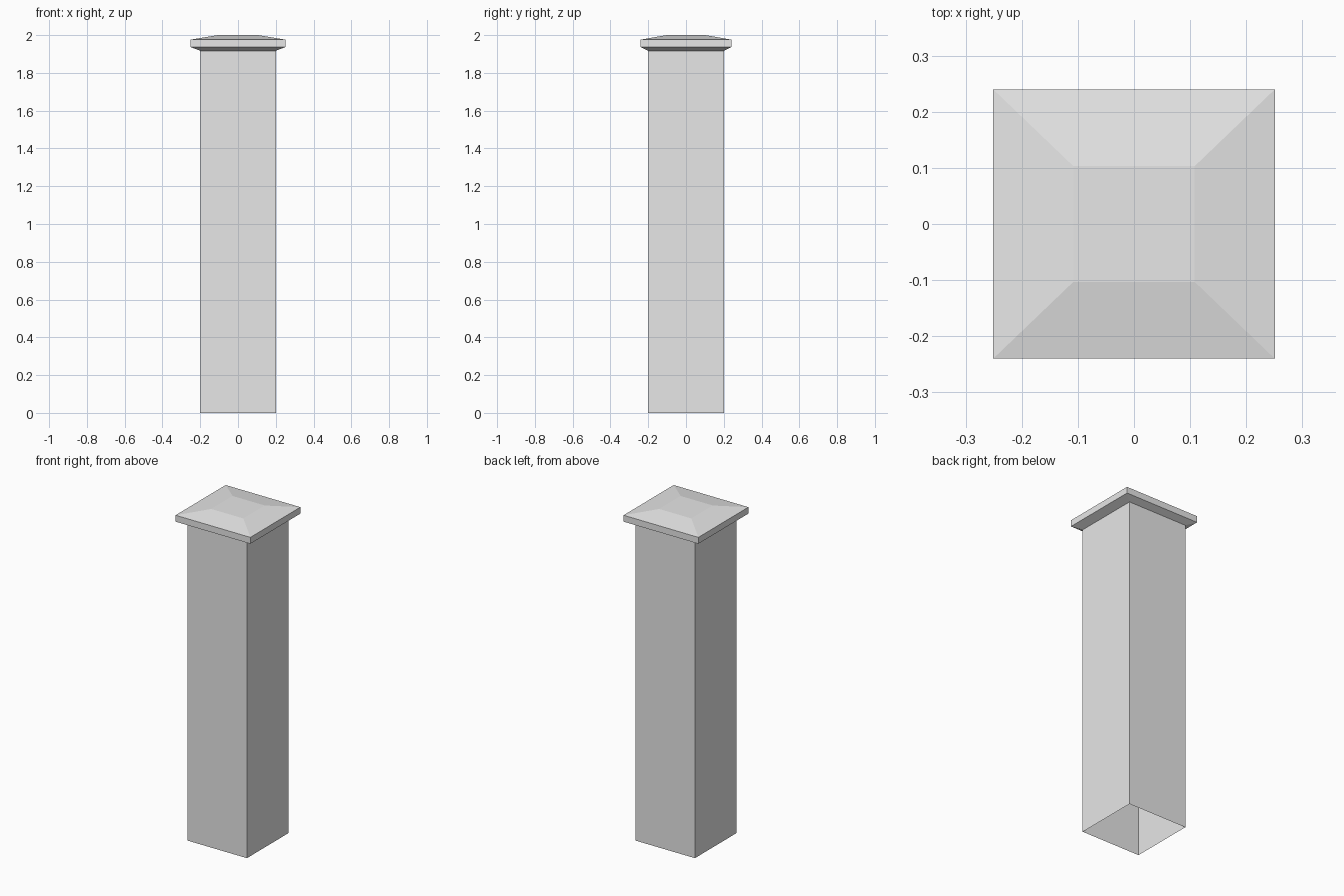
import bpy
import bmesh

cube = bpy.data.objects.get("Cube")
if cube:
    bpy.data.objects.remove(cube, do_unlink=True)

# Single plain grey
grey = bpy.data.materials.new("light_grey")
grey.use_nodes = True
colour = (0.8, 0.8, 0.8, 1)
grey.diffuse_color = colour
grey.node_tree.nodes["Principled BSDF"].inputs["Base Color"].default_value = colour


def stacked_rectangles(name, rings, close_top=False):
    """Join rectangles (half width, half depth, height) from bottom to top."""
    bm = bmesh.new()
    loops = []
    for w, d, z in rings:
        corners = [(-w, -d), (w, -d), (w, d), (-w, d)]
        loops.append([bm.verts.new((x, y, z)) for x, y in corners])
    for low, high in zip(loops, loops[1:]):
        for i in range(4):
            j = (i + 1) % 4
            bm.faces.new((low[i], low[j], high[j], high[i]))
    if close_top:
        bm.faces.new(loops[-1])
    mesh = bpy.data.meshes.new(name)
    bm.to_mesh(mesh)
    bm.free()
    mesh.materials.append(grey)
    obj = bpy.data.objects.new(name, mesh)
    bpy.context.collection.objects.link(obj)
    return obj


# Hollow square post, open underneath
stacked_rectangles("post", [(0.2, 0.2, 0), (0.2, 0.2, 1.917)])

# Cap: flared underside, upright rim, shallow sloped top with a flat centre
stacked_rectangles("cap", [
    (0.2, 0.2, 1.917),
    (0.251, 0.24, 1.937),
    (0.251, 0.24, 1.976),
    (0.108, 0.103, 2.0),
], close_top=True)
